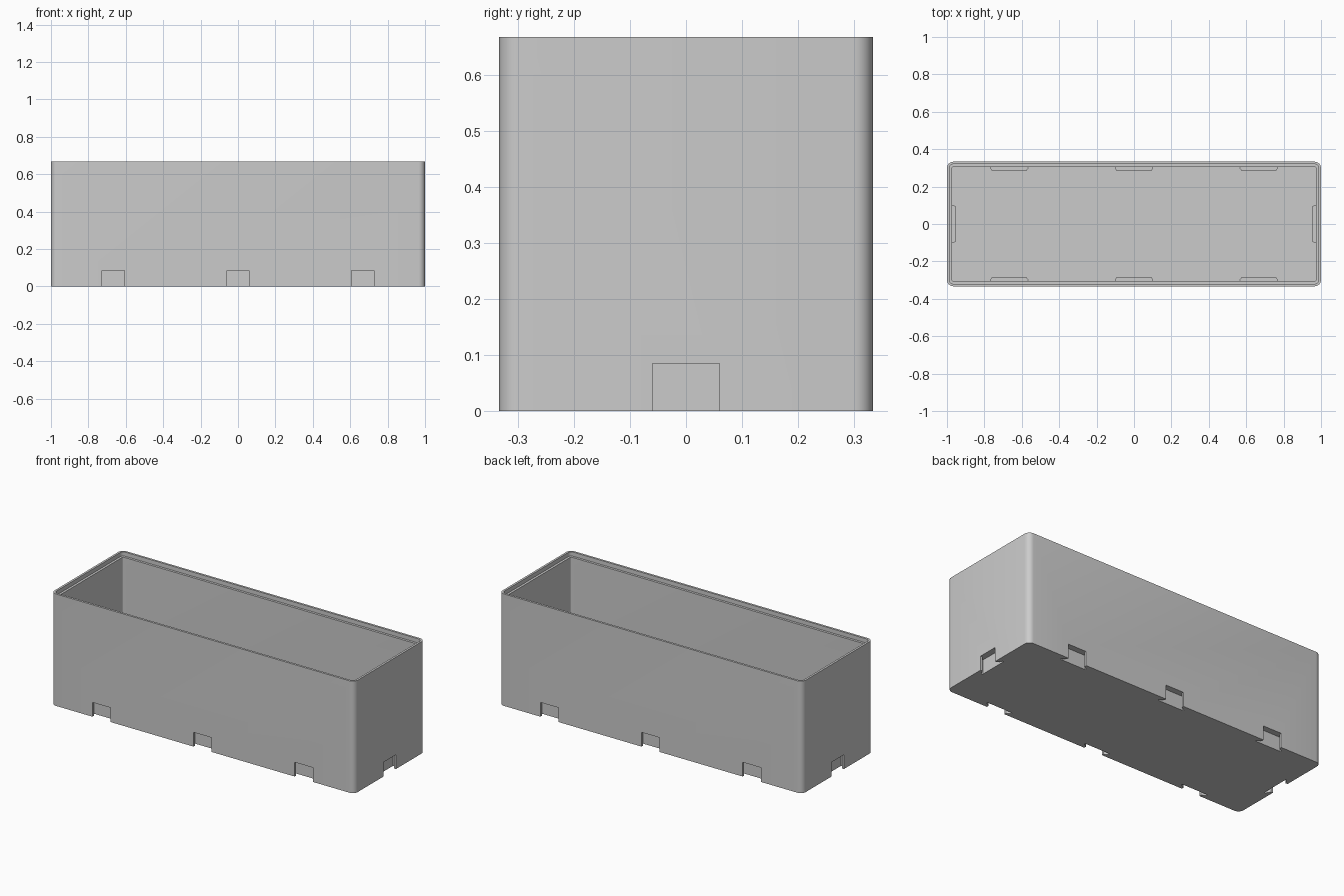
import bpy, bmesh, math
from mathutils import Matrix

if "Cube" in bpy.data.objects:
    bpy.data.objects.remove(bpy.data.objects["Cube"])

HX, HY, H = 1.0, 0.333, 0.667
RADIUS, STEPS = 0.034, 6

mat = bpy.data.materials.new("light_grey")
mat.use_nodes = True
grey = (0.6, 0.6, 0.6, 1)
mat.diffuse_color = grey
mat.node_tree.nodes["Principled BSDF"].inputs["Base Color"].default_value = grey


def make_object(name, bm):
    bmesh.ops.recalc_face_normals(bm, faces=bm.faces[:])
    mesh = bpy.data.meshes.new(name)
    bm.to_mesh(mesh)
    bm.free()
    mesh.materials.append(mat)
    obj = bpy.data.objects.new(name, mesh)
    bpy.context.collection.objects.link(obj)
    return obj


def rounded_ring(bm, inset, z):
    r = max(RADIUS - inset, 0.008)
    verts = []
    for q, (sx, sy) in enumerate([(1, 1), (-1, 1), (-1, -1), (1, -1)]):
        for i in range(STEPS + 1):
            a = (q + i / STEPS) * math.pi / 2
            verts.append(bm.verts.new((sx * (HX - inset - r) + r * math.cos(a),
                                       sy * (HY - inset - r) + r * math.sin(a), z)))
    return verts


def add_prism(bm, outline, z0, z1, matrix):
    """Extrude an (across, inset) half outline, mirrored about its centre."""
    points = outline + [(-a, d) for a, d in reversed(outline)]
    low = [bm.verts.new(matrix @ Matrix.Translation((a, d, z0)).translation) for a, d in points]
    high = [bm.verts.new(matrix @ Matrix.Translation((a, d, z1)).translation) for a, d in points]
    bm.faces.new(low)
    bm.faces.new(high)
    for i in range(len(points)):
        j = (i + 1) % len(points)
        bm.faces.new((low[i], low[j], high[j], high[i]))


# Open box: outside, stepped rim, inner wall and floor in one loft
bm = bmesh.new()
profile = [(0, 0), (0, H), (0.013, H), (0.013, H - 0.025),
           (0.027, H - 0.025), (0.027, 0.02)]
rings = [rounded_ring(bm, inset, z) for inset, z in profile]
for a, b in zip(rings, rings[1:]):
    for i in range(len(a)):
        j = (i + 1) % len(a)
        bm.faces.new((a[i], a[j], b[j], b[i]))
bm.faces.new(rings[0])
bm.faces.new(rings[-1])
box = make_object("storage_box", bm)

# Connector positions: three on each long side, one on each end
places = []
for turn in (0, math.pi):
    rot = Matrix.Rotation(turn, 4, "Z")
    places += [rot @ Matrix.Translation((x, -HY, 0)) for x in (-0.667, 0, 0.667)]
    places.append(rot @ Matrix.Rotation(math.pi / 2, 4, "Z") @ Matrix.Translation((0, -HX, 0)))

# Raised housings inside, and flared slots cut from below
housing = [(0.09, 0.015), (0.103, 0.033), (0.092, 0.049)]
slot = [(0.06, -0.03), (0.06, 0.013), (0.088, 0.03), (0.082, 0.036)]
housings, slots = bmesh.new(), bmesh.new()
for place in places:
    add_prism(housings, housing, 0.008, 0.1, place)
    add_prism(slots, slot, -0.05, 0.085, place)

helpers = [(make_object("slot_housings", housings), "UNION"),
           (make_object("slot_cutters", slots), "DIFFERENCE")]
for helper, operation in helpers:
    helper.hide_render = True
    mod = box.modifiers.new(helper.name, "BOOLEAN")
    mod.operation = operation
    mod.solver = "EXACT"
    mod.object = helper

# Apply the cuts and drop the helpers
graph = bpy.context.evaluated_depsgraph_get()
result = bpy.data.meshes.new_from_object(box.evaluated_get(graph))
box.modifiers.clear()
box.data = result
for helper, _ in helpers:
    bpy.data.objects.remove(helper)

# Smooth corners, crisp edges
bpy.ops.object.select_all(action="DESELECT")
box.select_set(True)
bpy.context.view_layer.objects.active = box
bpy.ops.object.shade_smooth_by_angle(angle=math.radians(30))
